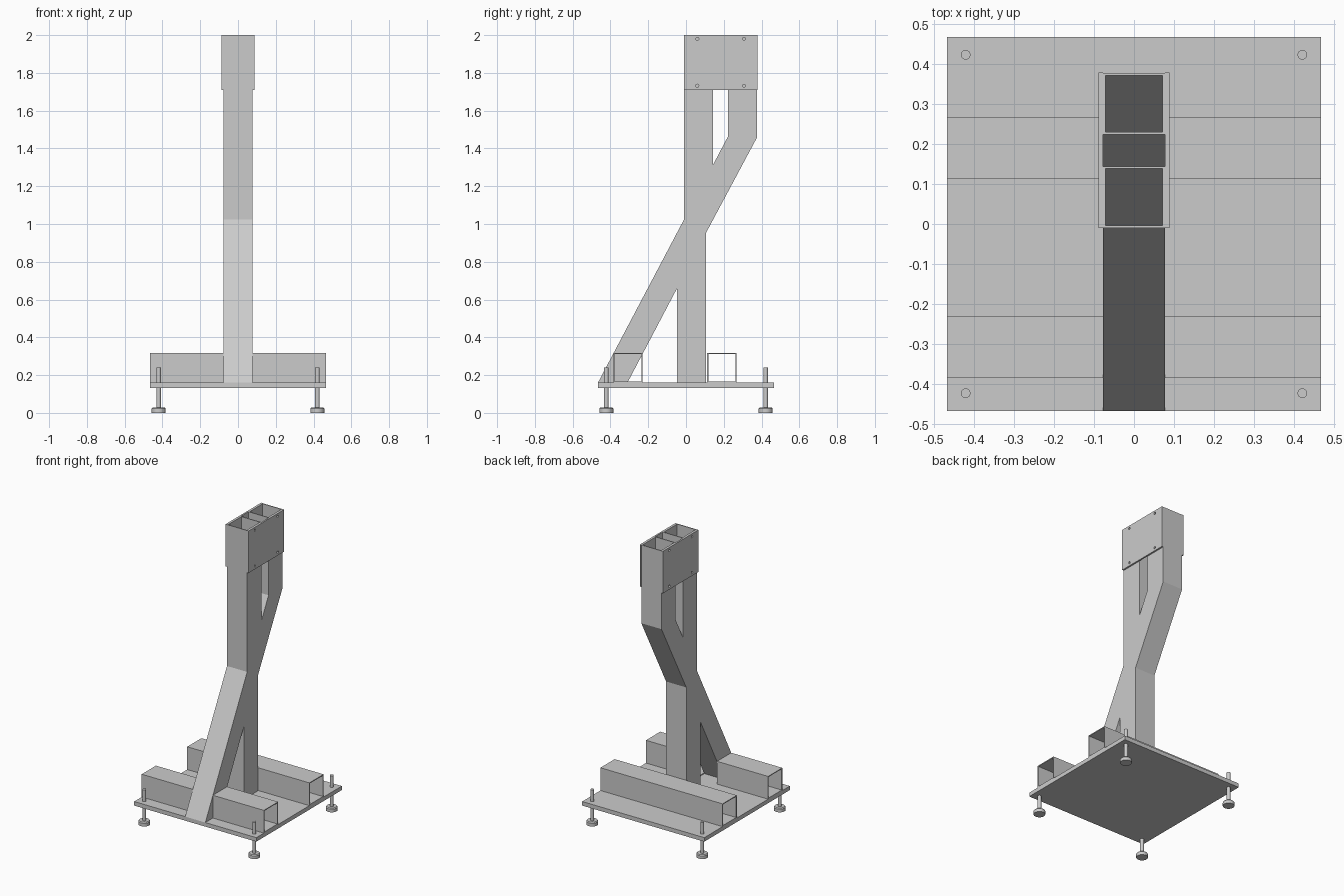
import bpy
import bmesh
from math import pi
from mathutils import Matrix

cube = bpy.data.objects.get("Cube")
if cube:
    bpy.data.objects.remove(cube, do_unlink=True)

steel = bpy.data.materials.new("grey steel")
steel.use_nodes = True
steel.diffuse_color = (0.6, 0.6, 0.6, 1)
steel.node_tree.nodes["Principled BSDF"].inputs["Base Color"].default_value = (0.6, 0.6, 0.6, 1)

HALF = 0.466      # half width of the base
FLOOR = 0.16      # top of the base plate
WIDTH = 0.077     # half width of the column
WALL = 0.006


def finish(name, bm):
    bmesh.ops.recalc_face_normals(bm, faces=bm.faces)
    mesh = bpy.data.meshes.new(name)
    bm.to_mesh(mesh)
    bm.free()
    mesh.materials.append(steel)
    obj = bpy.data.objects.new(name, mesh)
    bpy.context.collection.objects.link(obj)
    return obj


def extrude_x(name, outline, x0, x1):
    """Extrude a closed (y, z) outline from x0 to x1."""
    bm = bmesh.new()
    face = bm.faces.new([bm.verts.new((x0, y, z)) for y, z in outline])
    out = bmesh.ops.extrude_face_region(bm, geom=[face])
    moved = [v for v in out["geom"] if isinstance(v, bmesh.types.BMVert)]
    bmesh.ops.translate(bm, verts=moved, vec=(x1 - x0, 0, 0))
    return finish(name, bm)


def rect(y0, y1, z0, z1):
    return [(y0, z0), (y1, z0), (y1, z1), (y0, z1)]


def cylinder(bm, radius, z0, z1, top=None, segments=24):
    m = Matrix.Translation((0, 0, (z0 + z1) / 2))
    bmesh.ops.create_cone(bm, cap_ends=True, segments=segments, radius1=radius,
                          radius2=radius if top is None else top,
                          depth=z1 - z0, matrix=m)


def cut(obj, cutters):
    for c in cutters:
        c.hide_render = True
        mod = obj.modifiers.new("cut", "BOOLEAN")
        mod.operation = "DIFFERENCE"
        mod.solver = "EXACT"
        mod.object = c
    bpy.context.view_layer.update()
    graph = bpy.context.evaluated_depsgraph_get()
    mesh = bpy.data.meshes.new_from_object(obj.evaluated_get(graph))
    obj.modifiers.clear()
    obj.data = mesh
    for c in cutters:
        bpy.data.objects.remove(c, do_unlink=True)


def square_tube(name, y0, y1, z0, z1, x0, x1):
    """Open-ended square tube along x."""
    tube = extrude_x(name, rect(y0, y1, z0, z1), x0, x1)
    bore = extrude_x("bore", rect(y0 + WALL, y1 - WALL, z0 + WALL, z1 - WALL), x0 - 0.1, x1 + 0.1)
    cut(tube, [bore])


# Base plate
extrude_x("base_plate", rect(-HALF, HALF, 0.132, FLOOR), -HALF, HALF)

# Column: upright post crossed by a slanted, cranked leg
column = extrude_x("column", [
    (-HALF, FLOOR), (-0.31, FLOOR), (-0.047, 0.66), (-0.047, FLOOR),
    (0.107, FLOOR), (0.107, 0.955), (0.377, 1.46), (0.377, 2.0),
    (0.223, 2.0), (0.223, 1.465), (0.144, 1.315), (0.144, 2.0),
    (-0.01, 2.0), (-0.01, 1.025)], -WIDTH, WIDTH)

# Hollow tops of both tubes, each ending on a slanted wall
inner = WIDTH - WALL
front_bore = extrude_x("front_bore", [
    (-0.004, 2.1), (-0.004, 1.036), (0.138, 1.304), (0.138, 2.1)], -inner, inner)
rear_bore = extrude_x("rear_bore", [
    (0.229, 2.1), (0.229, 1.2), (0.371, 1.465), (0.371, 2.1)], -inner, inner)
cut(column, [front_bore, rear_bore])

# Side plates joining the two tube heads, drilled at the corners
for side, name in ((1, "left"), (-1, "right")):
    plate = extrude_x(name + "_head_plate", rect(-0.01, 0.378, 1.71, 2.0),
                      side * WIDTH, side * (WIDTH + 0.011))
    holes = []
    for y in (0.06, 0.307):
        for z in (1.732, 1.98):
            bm = bmesh.new()
            cylinder(bm, 0.008, -0.2, 0.2, segments=16)
            bm.transform(Matrix.Translation((0, y, z)) @ Matrix.Rotation(pi / 2, 4, "Y"))
            holes.append(finish("hole", bm))
    cut(plate, holes)

# Square rails: one across the rear, two halves beside the front leg
RAIL_TOP = 0.317
square_tube("rear_rail", 0.112, 0.267, FLOOR, RAIL_TOP, -HALF, HALF)
square_tube("left_front_rail", -0.384, -0.229, FLOOR, RAIL_TOP, WIDTH, HALF)
square_tube("right_front_rail", -0.384, -0.229, FLOOR, RAIL_TOP, -HALF, -WIDTH)

# Levelling feet with threaded rods through the plate corners
for sx, xname in ((1, "left"), (-1, "right")):
    for sy, yname in ((-1, "front"), (1, "rear")):
        bm = bmesh.new()
        cylinder(bm, 0.037, 0.0, 0.022)
        cylinder(bm, 0.037, 0.022, 0.028, top=0.032)
        cylinder(bm, 0.012, 0.026, 0.24)
        bm.transform(Matrix.Translation((sx * 0.42, sy * 0.422, 0)))
        foot = finish(f"{yname}_{xname}_foot", bm)
        bpy.ops.object.select_all(action="DESELECT")
        foot.select_set(True)
        bpy.context.view_layer.objects.active = foot
        bpy.ops.object.shade_smooth_by_angle()
